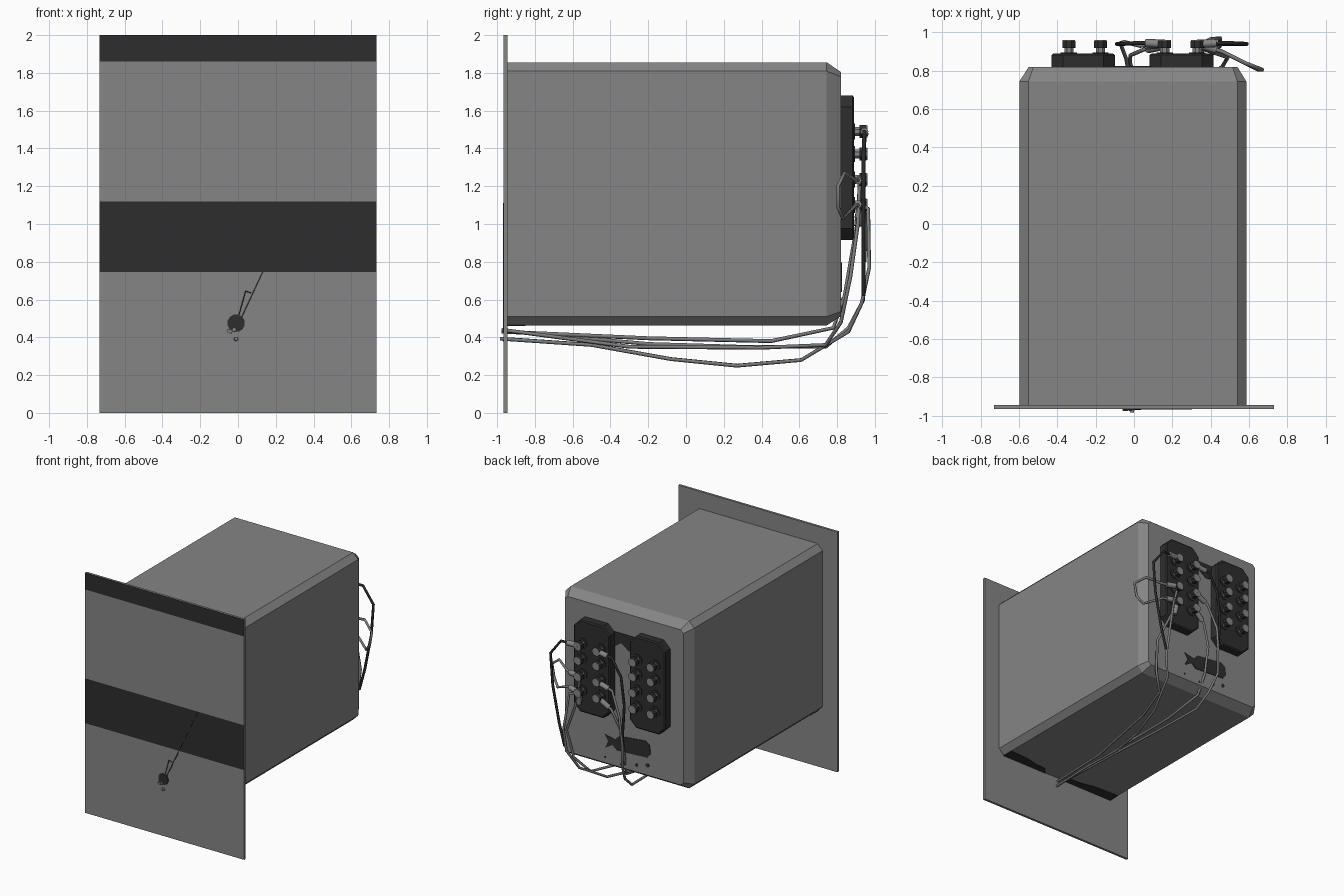
import bpy, bmesh, math
from mathutils import Vector

if "Cube" in bpy.data.objects:
    bpy.data.objects.remove(bpy.data.objects["Cube"])


def material(name, v):
    m = bpy.data.materials.new(name)
    m.diffuse_color = (v, v, v, 1)
    m.use_nodes = True
    m.node_tree.nodes["Principled BSDF"].inputs["Base Color"].default_value = m.diffuse_color
    return m


GREY = material("mid grey", 0.235)
DARK = material("charcoal", 0.027)
WIRE = material("wire grey", 0.20)
BLACK = material("wire black", 0.022)


def finish(name, bm, *mats):
    bmesh.ops.recalc_face_normals(bm, faces=bm.faces)
    me = bpy.data.meshes.new(name)
    bm.to_mesh(me)
    bm.free()
    for m in mats:
        me.materials.append(m)
    ob = bpy.data.objects.new(name, me)
    bpy.context.collection.objects.link(ob)
    return ob


def octagon(x0, x1, z0, z1, c):
    return [(x0 + c, z0), (x1 - c, z0), (x1, z0 + c), (x1, z1 - c),
            (x1 - c, z1), (x0 + c, z1), (x0, z1 - c), (x0, z0 + c)]


def loft(name, sections, mat):
    """Join closed (x, z) profiles placed along y, capped at both ends."""
    bm = bmesh.new()
    rings = [[bm.verts.new((x, y, z)) for x, z in prof] for y, prof in sections]
    for a, b in zip(rings, rings[1:]):
        for i in range(len(a)):
            j = (i + 1) % len(a)
            bm.faces.new((a[i], a[j], b[j], b[i]))
    bm.faces.new(rings[0])
    bm.faces.new(rings[-1])
    return finish(name, bm, mat)


def prism(name, prof, y0, y1, mat):
    return loft(name, [(y0, prof), (y1, prof)], mat)


def disc(name, x, z, r, y0, y1, mat, n=8):
    angles = [2 * math.pi * (i + 0.5) / n for i in range(n)]
    return prism(name, [(x + r * math.cos(a), z + r * math.sin(a)) for a in angles], y0, y1, mat)


def tube(name, pts, r, mat):
    cu = bpy.data.curves.new(name, 'CURVE')
    cu.dimensions = '3D'
    cu.bevel_depth, cu.bevel_resolution, cu.use_fill_caps = r, 1, True
    sp = cu.splines.new('POLY')
    sp.points.add(len(pts) - 1)
    for p, co in zip(sp.points, pts):
        p.co = (*co, 1)
    cu.materials.append(mat)
    ob = bpy.data.objects.new(name, cu)
    bpy.context.collection.objects.link(ob)
    bpy.ops.object.select_all(action='DESELECT')
    ob.select_set(True)
    bpy.context.view_layer.objects.active = ob
    bpy.ops.object.convert(target='MESH')


# Front plate with two dark bands cut into its front
bm = bmesh.new()
bmesh.ops.create_cube(bm, size=1)
for v in bm.verts:
    v.co = (v.co.x * 1.464, v.co.y * 0.02 - 0.955, v.co.z * 2 + 1)
for z in (0.747, 1.12, 1.86):
    bmesh.ops.bisect_plane(bm, geom=bm.verts[:] + bm.edges[:] + bm.faces[:],
                           plane_co=(0, 0, z), plane_no=(0, 0, 1))
bm.normal_update()
for f in bm.faces:
    z = f.calc_center_median().z
    if f.normal.y < -0.5 and (z > 1.86 or 0.747 < z < 1.12):
        f.material_index = 1
finish("front_plate", bm, GREY, DARK)

# Pivot, needle and small marks on the front
disc("needle_pivot", -0.01, 0.475, 0.047, -0.966, -0.970, DARK, 12)
disc("front_hole", -0.012, 0.39, 0.012, -0.966, -0.968, DARK)
prism("needle", [(0.0, 0.475), (0.008, 0.472), (0.303, 1.11), (0.298, 1.112)], -0.964, -0.968, DARK)
for i, p in enumerate([[(0.0, 0.5), (0.04, 0.645)], [(0.04, 0.645), (0.07, 0.635)]]):
    tube(f"front_strand_{i}", [(x, -0.966, z) for x, z in p], 0.003, BLACK)

# Housing with chamfered long edges and back rim
loft("housing", [(-0.945, octagon(-0.598, 0.586, 0.463, 1.856, 0.047)),
                 (0.745, octagon(-0.598, 0.586, 0.463, 1.856, 0.047)),
                 (0.82, octagon(-0.55, 0.54, 0.512, 1.805, 0.025))], GREY)

# Dark strip under the housing behind the plate, open in the middle
for name, x0, x1 in (("under_strip_right", 0.11, 0.54), ("under_strip_left", -0.55, -0.06)):
    bm = bmesh.new()
    s = 1 if x0 > 0 else -1
    inner, outer = (x0, x1) if s > 0 else (x1, x0)
    prof = [(inner, -0.945), (outer, -0.945), (outer, -0.85), (inner + s * 0.25, -0.86),
            (inner + s * 0.15, -0.885), (inner + s * 0.05, -0.89)]
    bot = bm.faces.new([bm.verts.new((x, y, 0.459)) for x, y in prof])
    ext = bmesh.ops.extrude_face_region(bm, geom=[bot])
    for g in ext['geom']:
        if isinstance(g, bmesh.types.BMVert):
            g.co.z = 0.465
    finish(name, bm, DARK)

# Terminal blocks with two columns of four screws
for side, x0, x1, cols in (("left", -0.43, -0.10, (-0.34, -0.175)),
                           ("right", 0.082, 0.415, (0.16, 0.33))):
    loft(f"terminal_block_{side}", [(0.815, octagon(x0, x1, 0.915, 1.68, 0.06)),
                                    (0.882, octagon(x0, x1, 0.915, 1.68, 0.06)),
                                    (0.89, octagon(x0 + .01, x1 - .01, 0.925, 1.67, 0.055))], DARK)
    for c, x in enumerate(cols):
        for r, z in enumerate((1.49, 1.37, 1.235, 1.10)):
            tag = f"{side}_{c}_{r}"
            disc(f"screw_washer_{tag}", x, z, 0.046, 0.885, 0.896, DARK)
            disc(f"screw_collar_{tag}", x, z, 0.026, 0.89, 0.92, GREY)
            disc(f"screw_head_{tag}", x, z, 0.037, 0.918, 0.956, DARK)
            disc(f"screw_face_{tag}", x, z, 0.035, 0.954, 0.96, GREY)

# Dark marks on the back face
prism("bridge_mark", [(-0.11, 1.52), (-0.05, 1.50), (0.02, 1.55), (0.09, 1.50),
                      (0.09, 1.63), (-0.11, 1.63)], 0.817, 0.825, DARK)
prism("rating_mark", [(-0.25, 0.70), (-0.22, 0.66), (0.06, 0.645), (0.10, 0.68), (0.17, 0.64),
                      (0.14, 0.70), (0.17, 0.75), (0.08, 0.73), (0.04, 0.77), (-0.20, 0.795),
                      (-0.24, 0.77)], 0.817, 0.825, DARK)
for i, (x, z) in enumerate(((0.17, 0.56), (0.02, 0.54), (-0.12, 0.57), (-0.22, 0.595))):
    disc(f"back_dot_{i}", x, z, 0.008 + 0.003 * i, 0.818, 0.823, DARK)

# Wires from the terminals, round the back and under the housing to the pivot
R = 0.0105
tube("wire_low", [(0.33, 0.93, 1.10), (0.40, 0.965, 1.08), (0.45, 0.97, 0.77), (0.45, 0.93, 0.58),
                  (0.38, 0.86, 0.43), (0.30, 0.61, 0.28), (0.20, 0.27, 0.25), (0.11, -0.08, 0.285),
                  (0.04, -0.5, 0.36), (-0.01, -0.984, 0.393)], R, WIRE)
tube("wire_outer", [(0.33, 0.92, 1.235), (0.37, 0.91, 1.0), (0.49, 0.87, 0.72), (0.46, 0.82, 0.48),
                    (0.36, 0.74, 0.36), (0.24, 0.4, 0.345), (0.10, -0.3, 0.35),
                    (-0.02, -0.975, 0.44)], R, WIRE)
tube("wire_inner", [(0.16, 0.93, 1.10), (0.05, 0.91, 1.02), (-0.02, 0.88, 0.85), (-0.02, 0.84, 0.62),
                    (0.0, 0.78, 0.45), (0.02, 0.45, 0.38), (0.0, -0.2, 0.395),
                    (-0.04, -0.975, 0.43)], R, WIRE)
tube("wire_centre", [(-0.07, 0.94, 0.80), (-0.07, 0.94, 0.60), (-0.04, 0.86, 0.45),
                     (-0.02, 0.74, 0.35), (-0.01, 0.3, 0.35), (0.0, -0.2, 0.365),
                     (-0.05, -0.975, 0.435)], R, WIRE)
tube("wire_centre_upper", [(0.16, 0.94, 1.49), (0.02, 0.945, 1.47), (-0.06, 0.94, 1.33),
                           (-0.09, 0.94, 1.10), (-0.07, 0.94, 0.80)], R, BLACK)
tube("wire_centre_second", [(0.16, 0.94, 1.235), (0.03, 0.93, 1.19), (-0.05, 0.95, 1.0),
                            (-0.07, 0.945, 0.80)], R, WIRE)

# Side jumpers
tube("jumper_black", [(0.33, 0.94, 1.49), (0.49, 0.945, 1.49), (0.59, 0.94, 1.36),
                      (0.57, 0.94, 1.10), (0.51, 0.94, 0.80), (0.46, 0.94, 0.62)], R, BLACK)
tube("jumper_grey", [(0.33, 0.94, 1.235), (0.46, 0.90, 1.23), (0.58, 0.84, 1.27),
                     (0.67, 0.805, 1.20), (0.65, 0.805, 1.09), (0.60, 0.83, 1.03),
                     (0.46, 0.90, 1.10), (0.33, 0.94, 1.10)], R, WIRE)

# Crimp lugs at the wire ends
for i, (a, b) in enumerate([((0.33, 0.94, 1.49), (0.43, 0.945, 1.49)),
                            ((0.33, 0.94, 1.235), (0.43, 0.91, 1.23)),
                            ((0.33, 0.94, 1.10), (0.43, 0.91, 1.105)),
                            ((0.33, 0.92, 1.10), (0.35, 0.91, 0.99)),
                            ((0.16, 0.94, 1.49), (0.06, 0.945, 1.475)),
                            ((0.16, 0.94, 1.235), (0.06, 0.932, 1.20)),
                            ((0.16, 0.93, 1.10), (0.07, 0.913, 1.035))]):
    a, b = Vector(a), Vector(b)
    tube(f"crimp_lug_{i}", [a, b], 0.022, GREY)
